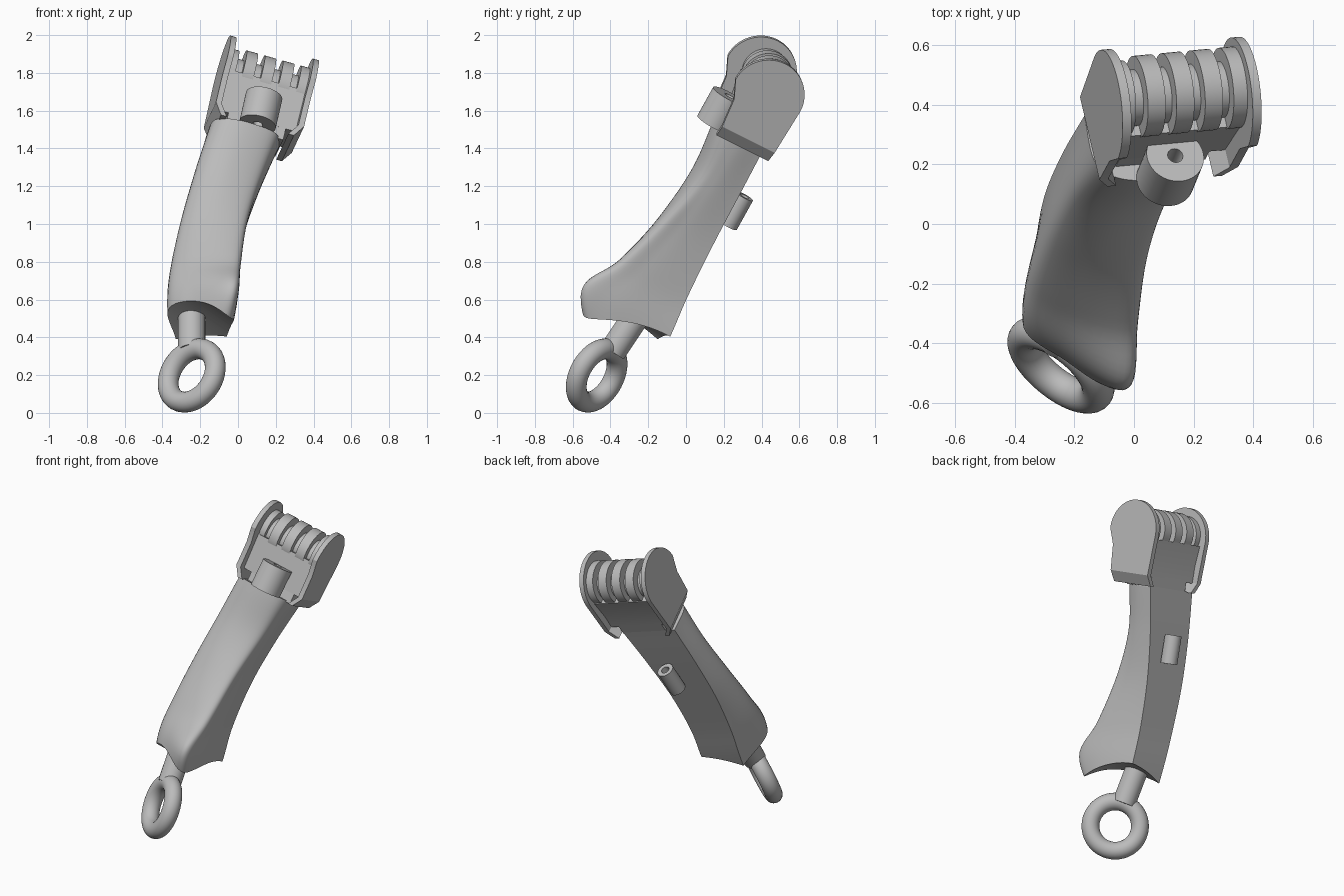
import bpy, bmesh, math
from mathutils import Vector, Matrix

old = bpy.data.objects.get("Cube")
if old:
    bpy.data.objects.remove(old, do_unlink=True)

grey = bpy.data.materials.new("plain grey")
grey.use_nodes = True
tone = (0.5, 0.5, 0.5, 1)
grey.diffuse_color = tone
grey.node_tree.nodes["Principled BSDF"].inputs["Base Color"].default_value = tone

# Tilted frame: x runs across the hinge, y along the handle, z out of its front
across = Vector((0.957, 0.09, -0.268)).normalized()
along = Vector((0.19, 0.475, 0.86))
along = (along - across * along.dot(across)).normalized()
front = across.cross(along)
frame = Matrix((across, along, front)).transposed().to_4x4()
frame.translation = Vector((0.14, 0.412, 1.745))


def shade(ob, angle):
    bpy.ops.object.select_all(action='DESELECT')
    ob.select_set(True)
    bpy.context.view_layer.objects.active = ob
    bpy.ops.object.shade_smooth_by_angle(angle=math.radians(angle))


def finish(name, bm, matrix, angle=35):
    bmesh.ops.remove_doubles(bm, verts=bm.verts, dist=1e-5)
    bmesh.ops.recalc_face_normals(bm, faces=bm.faces)
    mesh = bpy.data.meshes.new(name)
    bm.transform(matrix)
    bm.to_mesh(mesh)
    bm.free()
    mesh.materials.append(grey)
    ob = bpy.data.objects.new(name, mesh)
    bpy.context.scene.collection.objects.link(ob)
    shade(ob, angle)
    return ob


def bridge(bm, rings):
    for r1, r2 in zip(rings, rings[1:]):
        n = len(r1)
        for i in range(n):
            j = (i + 1) % n
            bm.faces.new((r1[i], r1[j], r2[j], r2[i]))


def lathe(name, profile, centre, axis, matrix, steps=48):
    """Turn a closed (radius, height) profile about an axis."""
    bm = bmesh.new()
    rings = []
    for s in range(steps):
        t = math.tau * s / steps
        rings.append([bm.verts.new((r * math.cos(t), r * math.sin(t), h)) for r, h in profile])
    bridge(bm, rings + rings[:1])
    bmesh.ops.dissolve_degenerate(bm, dist=1e-5, edges=bm.edges)
    turn = Vector(axis).to_track_quat('Z', 'Y').to_matrix().to_4x4()
    return finish(name, bm, matrix @ Matrix.Translation(centre) @ turn)


def tube(name, outer, inner, length, centre, axis, matrix, steps=48):
    h = length / 2
    profile = [(inner, -h), (outer, -h), (outer, h), (inner, h)]
    return lathe(name, profile, centre, axis, matrix, steps)


def prism(name, outline, half):
    """Extrude an (along, front) outline across the hinge."""
    bm = bmesh.new()
    ends = [[bm.verts.new((a, u, f)) for u, f in outline] for a in (-half, half)]
    bridge(bm, ends)
    for end in ends:
        bm.faces.new(end)
    finish(name, bm, frame)


def catmull(pts, steps):
    """Smooth path through the points."""
    pts = [2 * pts[0] - pts[1]] + pts + [2 * pts[-1] - pts[-2]]
    out = []
    for p, q, r, s in zip(pts, pts[1:], pts[2:], pts[3:]):
        for k in range(steps):
            t = k / steps
            out.append(0.5 * (2 * q + (r - p) * t + (2 * p - 5 * q + 4 * r - s) * t * t
                              + (3 * q - p - 3 * r + s) * t ** 3))
    return out + [pts[-2]]


ring_centre = Vector((-.245, -.473, .198))
ring_axis = Vector((.583, .71, -.396))

# Handle: sections from back right, round the front, to back left
sections = [
    (-0.32, [(.155, -.14), (.15, 0), (.09, .1), (-.1, .12), (-.22, .05), (-.225, -.14)]),
    (-0.6, [(.11, -.155), (.1, 0), (.055, .075), (-.12, .09), (-.245, .02), (-.238, -.155)]),
    (-0.9, [(.082, -.167), (.07, .03), (.04, .13), (-.14, .11), (-.265, .02), (-.235, -.167)]),
    (-1.2, [(.09, -.18), (.08, .1), (.045, .225), (-.14, .155), (-.27, .03), (-.2, -.18)]),
    (-1.43, [(.125, -.195), (.1, .18), (.045, .33), (-.13, .19), (-.25, .04), (-.155, -.195)]),
    (-1.7, [(.15, -.2), (.11, .07), (.05, .12), (-.07, .1), (-.17, 0), (-.1, -.2)]),
]
stations = [[Vector((a, u, f)) for a, f in row] for u, row in sections]
lines = [catmull([row[i] for row in stations], 8) for i in range(6)]
bm = bmesh.new()
rings = []
for k in range(len(lines[0])):
    rings.append([bm.verts.new(p) for p in catmull([line[k] for line in lines], 8)])
bridge(bm, rings)
bm.faces.new(rings[0])
bm.faces.new(rings[-1])
handle = finish("handle", bm, frame, 50)

# Round scallop in the lower end, concentric with the ring
cutter = tube("scallop_cutter", .37, 0, 2, ring_centre, ring_axis, Matrix(), 96)
cutter.hide_render = True
cut = handle.modifiers.new("scallop", 'BOOLEAN')
cut.object = cutter
cut.operation = 'DIFFERENCE'
cut.solver = 'EXACT'
bpy.context.view_layer.objects.active = handle
bpy.ops.object.modifier_apply(modifier=cut.name)
bpy.data.objects.remove(cutter, do_unlink=True)
shade(handle, 50)

# Head block between the cheek plates, and its narrower neck
prism("head_block", [(-.265, -.14), (-.265, .065), (-.03, .1), (-.03, -.155), (-.16, -.14)], .215)
prism("head_neck", [(-.33, -.14), (-.33, .06), (-.25, .066), (-.25, -.14)], .158)

# Cheek plates: rounded top, lower flange bent inwards
R = 0.195
arc = [(R * math.sin(t), R * math.cos(t)) for t in (math.pi * i / 28 for i in range(29))]
for side, label in ((1, "left"), (-1, "right")):
    bm = bmesh.new()
    ends = []
    for a in (.212, .243):
        cheek = arc + [(-.26, -.182), (-.26, .135), (-.1, .15)]
        ring = [bm.verts.new((side * a, u, f)) for u, f in cheek]
        flange = [bm.verts.new((side * (a - .042), -.325, f)) for f in (-.182, .13)]
        bm.faces.new(ring)
        bm.faces.new((ring[-3], flange[0], flange[1], ring[-2]))
        ends.append(ring[:-2] + flange + ring[-2:])
    bridge(bm, ends)
    finish(label + "_cheek_plate", bm, frame, 25)

# Hinge shaft and knuckles
X, Y = (1, 0, 0), (0, 1, 0)
tube("hinge_shaft", .095, 0, .43, (0, .005, -.025), X, frame)
for i in range(5):
    tube("knuckle_%d" % (i + 1), .137 if i else .125, 0, .062, (-.205 + .1 * i, .018, -.022), X, frame)

# Drilled bosses on the front and the back
tube("front_boss", .098, .026, .175, (0, -.232, .13), Y, frame)
tube("back_boss", .052, .026, .18, (-.04, -.69, -.212), Y, frame)

# Pull ring and its stem
loop = [(.1536 + .055 * math.cos(t), .055 * math.sin(t)) for t in (math.tau * i / 24 for i in range(24))]
lathe("pull_ring", loop, ring_centre, ring_axis, Matrix())
stem = Vector((0, .55, .83)).normalized()
tube("ring_stem", .072, 0, .36, ring_centre + stem * .33, stem, Matrix())
